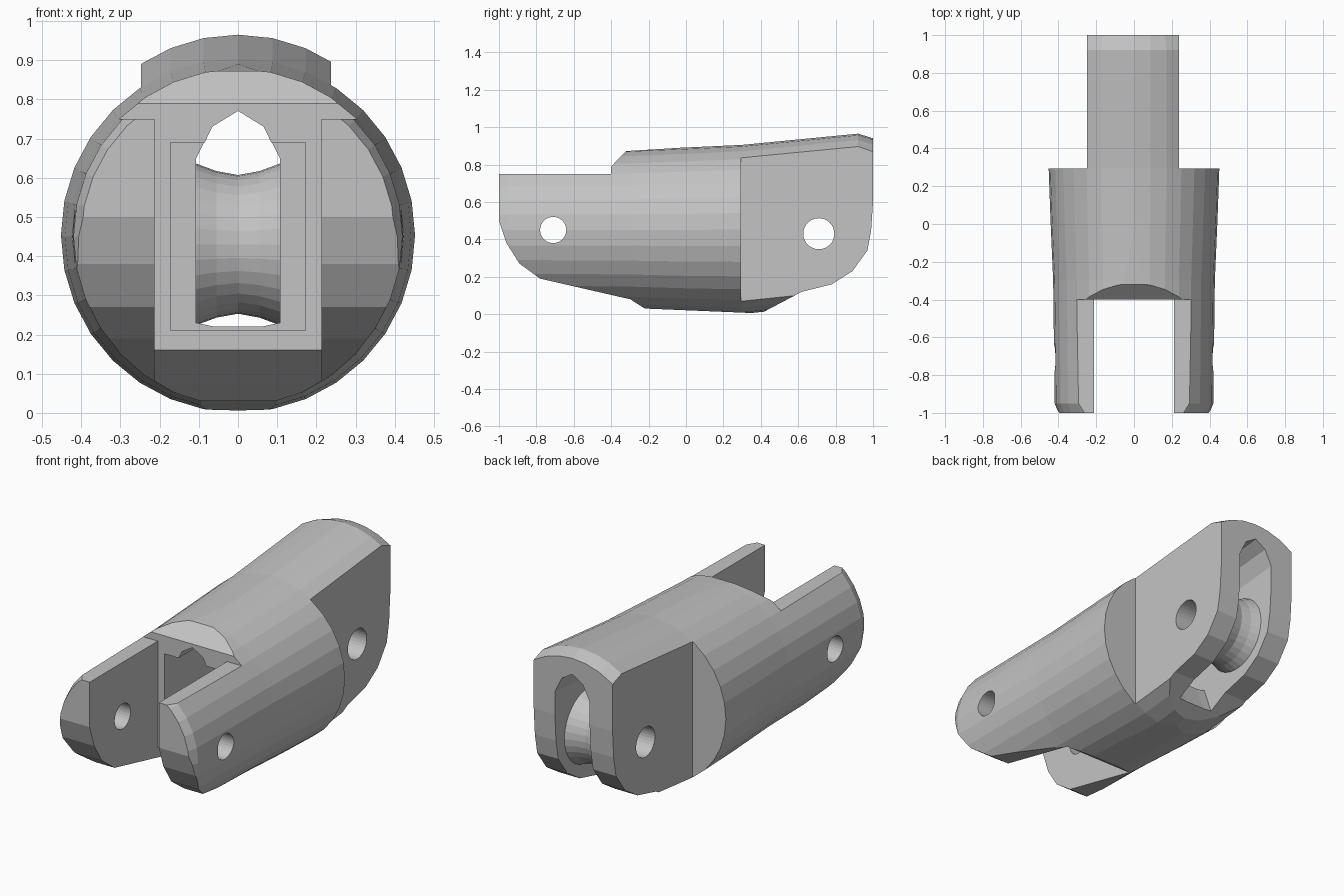
import bpy, bmesh, math

cube = bpy.data.objects.get("Cube")
if cube:
    bpy.data.objects.remove(cube, do_unlink=True)

grey = bpy.data.materials.new("light grey")
grey.use_nodes = True
colour = (0.55, 0.55, 0.55, 1)
grey.diffuse_color = colour
grey.node_tree.nodes["Principled BSDF"].inputs["Base Color"].default_value = colour


def loft(name, rings, closed=False):
    """Skin equal-length rings of points; cap the ends unless closed."""
    bm = bmesh.new()
    loops = [[bm.verts.new(p) for p in ring] for ring in rings]
    n = len(loops[0])
    pairs = list(zip(loops, loops[1:]))
    if closed:
        pairs.append((loops[-1], loops[0]))
    else:
        bm.faces.new(loops[0])
        bm.faces.new(loops[-1])
    for a, b in pairs:
        for i in range(n):
            j = (i + 1) % n
            bm.faces.new((a[i], a[j], b[j], b[i]))
    bmesh.ops.recalc_face_normals(bm, faces=bm.faces)
    mesh = bpy.data.meshes.new(name)
    bm.to_mesh(mesh)
    bm.free()
    mesh.materials.append(grey)
    obj = bpy.data.objects.new(name, mesh)
    bpy.context.collection.objects.link(obj)
    return obj


def slab(name, profile, x0, x1):
    """Side profile (y, z) extruded across x."""
    return loft(name, [[(x, y, z) for y, z in profile] for x in (x0, x1)])


def circle(y, z, r, n):
    return [(y + r * math.sin(2 * math.pi * i / n),
             z + r * math.cos(2 * math.pi * i / n)) for i in range(n)]


def box(y0, y1, z0, z1):
    return [(y0, z0), (y1, z0), (y1, z1), (y0, z1)]


def cut(target, cutter, operation="DIFFERENCE"):
    mod = target.modifiers.new("cut", "BOOLEAN")
    mod.object = cutter
    mod.operation = operation
    mod.solver = "EXACT"
    bpy.context.view_layer.objects.active = target
    bpy.ops.object.modifier_apply(modifier=mod.name)
    bpy.data.objects.remove(cutter, do_unlink=True)


# Round body, widening and rising towards the back: y, centre height, radius
stations = [(-1, .45, .40), (-.95, .45, .42), (-.3, .45, .428),
            (.02, .45, .442), (.3, .453, .452), (.92, .515, .45), (1, .51, .43)]
body = loft("link_body", [[(x, y, z) for x, z in circle(0, cz, r, 32)]
                          for y, cz, r in stations])

# Side outline of the whole link
outline = [(-1, .75), (-1, .5), (-.96, .38), (-.89, .27), (-.78, .19),
           (-.3, .08), (-.22, .03), (.4, .004), (.62, .12), (.78, .16),
           (.89, .23), (.97, .34), (.99, .45), (1, .6), (1, .945), (.92, .97),
           (.3, .91), (-.32, .872), (-.4, .79), (-.4, .75)]
cut(body, slab("outline_cutter", outline, -.6, .6), "INTERSECT")

# Front fork gap with a bevelled lower lip
gap = [(-1.2, -.2), (-.22, -.2), (-.22, .02), (-.4, .16), (-.4, 1.2), (-1.2, 1.2)]
cut(body, slab("gap_cutter", gap, -.213, .213))

# Flats on both sides of the rear tongue
for x0, x1 in ((-.7, -.248), (.237, .7)):
    cut(body, slab("flat_cutter", box(.295, 1.2, -.2, 1.2), x0, x1))

# Square pocket behind the fork
cut(body, slab("pocket_cutter", box(-.5, .25, .21, .69), -.172, .172))


# Arched rope tunnel that opens downwards around the pulley
def arch(y, low, high):
    half = [(.107, high - .125), (.065, high - .04), (0, high)]
    ring = half + [(-x, z) for x, z in half[1::-1]]
    ring += [(-.107, low + .01), (-.06, low), (.06, low), (.107, low + .01)]
    return [(x, y, z) for x, z in ring]


tunnel = [(-.5, .22, .77), (.3, .22, .775), (.45, .2, .8), (.56, -.1, .81), (1.2, -.1, .87)]
cut(body, loft("tunnel_cutter", [arch(*t) for t in tunnel]))

# Pin holes through the fork and tongue
for y, z, r in ((-.71, .45, .07), (.71, .43, .083)):
    cut(body, slab("hole_cutter", circle(y, z, r, 32), -.7, .7))

# Grooved pulley held in the tongue
pulley_rings = [(-.109, .083), (-.109, .207), (-.055, .187), (0, .177),
                (.055, .187), (.109, .207), (.109, .083)]
loft("pulley", [[(x, y, z) for y, z in circle(.71, .43, r, 32)]
                for x, r in pulley_rings], closed=True)
